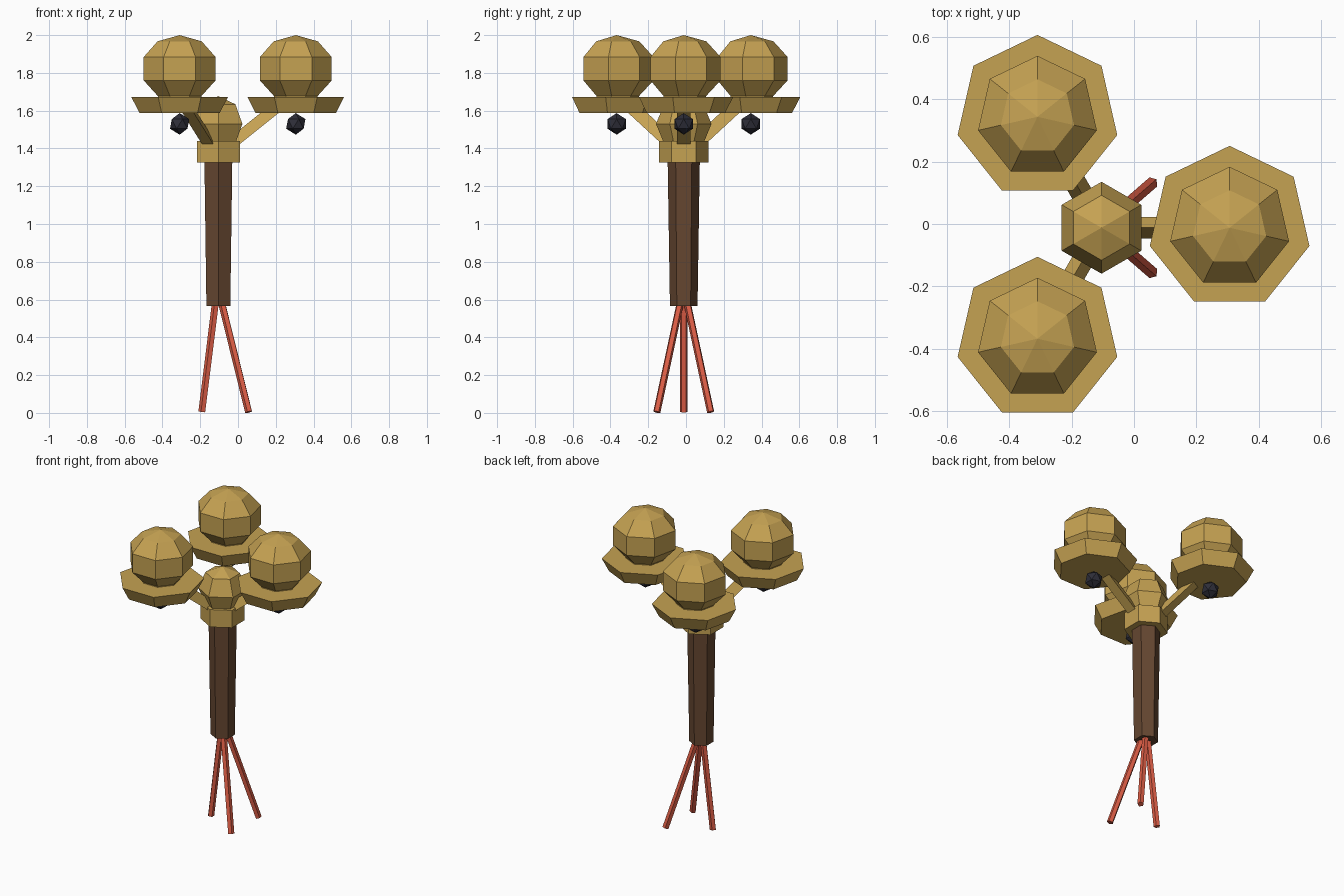
import bpy, bmesh, math
from mathutils import Vector

if "Cube" in bpy.data.objects:
    bpy.data.objects.remove(bpy.data.objects["Cube"])

CX, CY = -0.104, -0.012   # column axis


def material(name, rgb):
    m = bpy.data.materials.new(name)
    m.diffuse_color = (*rgb, 1)
    m.use_nodes = True
    m.node_tree.nodes["Principled BSDF"].inputs["Base Color"].default_value = m.diffuse_color
    return m


GOLD = material("brass", (0.56, 0.36, 0.085))
BROWN = material("brown", (0.13, 0.062, 0.03))
RED = material("red", (0.72, 0.11, 0.06))
DARK = material("dark", (0.027, 0.027, 0.04))


def finish(name, bm, mat):
    bmesh.ops.recalc_face_normals(bm, faces=bm.faces)
    me = bpy.data.meshes.new(name)
    bm.to_mesh(me)
    bm.free()
    me.materials.append(mat)
    ob = bpy.data.objects.new(name, me)
    bpy.context.collection.objects.link(ob)
    return ob


def lathe(name, profile, sides, x, y, mat):
    """Faceted turned solid from (radius, z) points, one corner facing +y."""
    bm = bmesh.new()
    rings = []
    for r, z in profile:
        if r == 0:
            rings.append([bm.verts.new((x, y, z))])
        else:
            rings.append([bm.verts.new((x - r * math.sin(2 * math.pi * i / sides),
                                        y + r * math.cos(2 * math.pi * i / sides), z))
                          for i in range(sides)])
    for a, b in zip(rings, rings[1:]):
        for i in range(sides):
            j = (i + 1) % sides
            if len(b) == 1:
                bm.faces.new((a[i], a[j], b[0]))
            else:
                bm.faces.new((a[i], a[j], b[j], b[i]))
    for ring in (rings[0], rings[-1]):
        if len(ring) > 1:
            bm.faces.new(ring)
    return finish(name, bm, mat)


def rod(name, p, q, r, sides, mat):
    """Straight prism from p to q with one ridge facing up."""
    p, q = Vector(p), Vector(q)
    d = (q - p).normalized()
    side = d.cross(Vector((0, 0, 1))).normalized()
    up = side.cross(d)
    bm = bmesh.new()
    ends = []
    for c in (p, q):
        ends.append([bm.verts.new(c + r * (math.cos(t) * up + math.sin(t) * side))
                     for t in (2 * math.pi * i / sides for i in range(sides))])
    a, b = ends
    for i in range(sides):
        j = (i + 1) % sides
        bm.faces.new((a[i], a[j], b[j], b[i]))
    bm.faces.new(a)
    bm.faces.new(b)
    return finish(name, bm, mat)


# Column, collar and central knob
lathe("column", [(0.073, 0.565), (0.085, 1.325)], 6, CX, CY, BROWN)
lathe("collar", [(0.132, 1.325), (0.132, 1.44)], 6, CX, CY, GOLD)
R = 0.147
lathe("knob", [(R * 0.707, 1.53 - R * 0.707), (R, 1.53),
               (R * 0.707, 1.53 + R * 0.707), (0, 1.53 + R)], 6, CX, CY, GOLD)

for k in range(3):
    # Lamp heads spaced evenly round the column
    a = 2 * math.pi * k / 3
    c, s = math.cos(a), math.sin(a)
    x, y = CX + 0.41 * c, CY + 0.41 * s
    rod(f"arm_{k}", (CX + 0.08 * c, CY + 0.08 * s, 1.422),
        (CX + 0.33 * c, CY + 0.33 * s, 1.622), 0.04, 3, GOLD)
    lathe(f"dish_{k}", [(0.218, 1.587), (0.262, 1.672)], 7, x, y, GOLD)
    lathe(f"globe_{k}", [(0.118, 1.665), (0.118, 1.677), (0.195, 1.76), (0.195, 1.884),
                         (0.12, 1.967), (0, 2.0)], 7, x, y, GOLD)
    bm = bmesh.new()
    bmesh.ops.create_icosphere(bm, subdivisions=1, radius=0.057)
    bmesh.ops.translate(bm, verts=bm.verts, vec=(x, y, 1.53))
    finish(f"finial_{k}", bm, DARK)

    # Splayed tripod leg
    b = a + math.pi
    c, s = math.cos(b), math.sin(b)
    rod(f"leg_{k}", (-0.097 + 0.02 * c, CY + 0.02 * s, 0.59),
        (-0.025 + 0.165 * c, CY + 0.165 * s, 0.005), 0.02, 5, RED)
